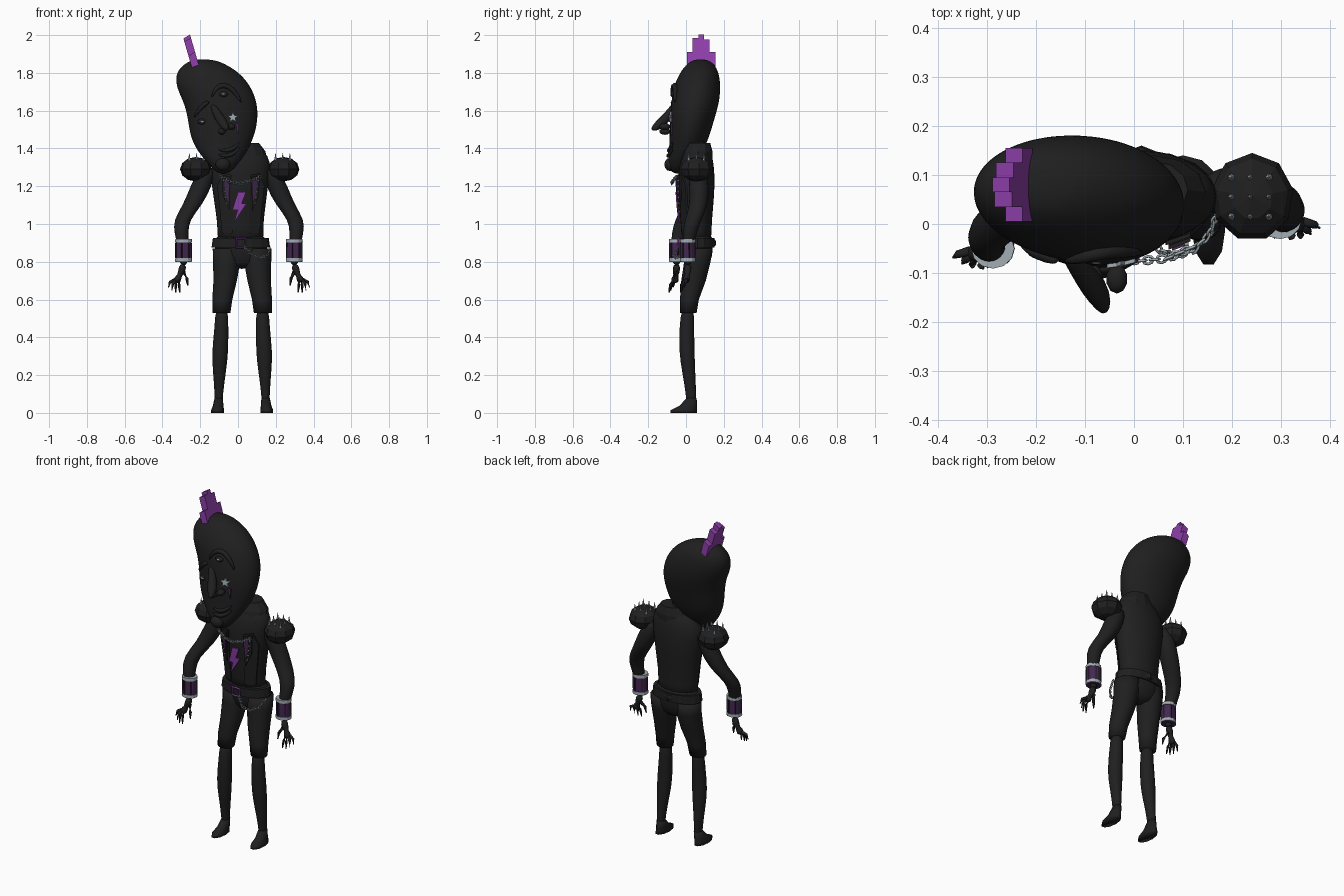
import bpy, bmesh, math
from mathutils import Vector

old = bpy.data.objects.get("Cube")
if old:
    bpy.data.objects.remove(old)


def material(name, r, g, b):
    m = bpy.data.materials.new(name)
    m.use_nodes = True
    m.diffuse_color = (r, g, b, 1)
    bsdf = m.node_tree.nodes["Principled BSDF"]
    bsdf.inputs["Base Color"].default_value = (r, g, b, 1)
    bsdf.inputs["Roughness"].default_value = 0.8
    return m


BLACK = material("soft black", .014, .014, .014)
PURPLE = material("bright purple", .27, .05, .4)
PLUM = material("dark plum", .06, .02, .085)
SILVER = material("silver", .36, .42, .45)


def finish(name, bm, mat, smooth=True, subdivide=0):
    bmesh.ops.recalc_face_normals(bm, faces=bm.faces)
    mesh = bpy.data.meshes.new(name)
    bm.to_mesh(mesh)
    bm.free()
    mesh.materials.append(mat)
    ob = bpy.data.objects.new(name, mesh)
    bpy.context.collection.objects.link(ob)
    for p in mesh.polygons:
        p.use_smooth = smooth
    if subdivide:
        mod = ob.modifiers.new("Subdivision", "SUBSURF")
        mod.levels = mod.render_levels = subdivide
    return ob


def skin(bm, rings, closed=False):
    loops = [[bm.verts.new(co) for co in ring] for ring in rings]
    pairs = list(zip(loops, loops[1:])) + ([(loops[-1], loops[0])] if closed else [])
    for a, b in pairs:
        for i in range(len(a)):
            j = (i + 1) % len(a)
            bm.faces.new((a[i], a[j], b[j], b[i]))
    if not closed:
        bm.faces.new(loops[0])
        bm.faces.new(loops[-1])


def loft(name, rows, mat, sides=12, smooth=True, subdivide=1):
    """Rows are centre x, centre y, z, half width, half depth."""
    bm = bmesh.new()
    turn = [math.tau * i / sides for i in range(sides)]
    skin(bm, [[(x + w * math.cos(t), y + d * math.sin(t), z) for t in turn]
              for x, y, z, w, d in rows])
    return finish(name, bm, mat, smooth, subdivide)


def tube(name, points, radii, mat, sides=8, subdivide=0, closed=False, smooth=True):
    bm = bmesh.new()
    pts = [Vector(p) for p in points]
    n, rings = len(pts), []
    for i, p in enumerate(pts):
        if closed:
            d = pts[(i + 1) % n] - pts[i - 1]
        else:
            d = pts[min(i + 1, n - 1)] - pts[max(i - 1, 0)]
        d.normalize()
        u = d.cross(Vector((0, 0, 1)) if abs(d.z) < .9 else Vector((0, 1, 0))).normalized()
        v = d.cross(u)
        r = radii[i] if isinstance(radii, (list, tuple)) else radii
        rings.append([p + r * (math.cos(a) * u + math.sin(a) * v)
                      for a in (math.tau * k / sides for k in range(sides))])
    skin(bm, rings, closed)
    return finish(name, bm, mat, smooth, subdivide)


def ball(name, centre, size, mat, segments=10, rows=6, smooth=True):
    bm = bmesh.new()
    bmesh.ops.create_uvsphere(bm, u_segments=segments, v_segments=rows, radius=1)
    for v in bm.verts:
        v.co = Vector(a * b for a, b in zip(v.co, size)) + Vector(centre)
    return finish(name, bm, mat, smooth)


def front(rows, x, z):
    """Depth of the front of a loft at a given x and z."""
    for a, b in zip(rows, rows[1:]):
        if a[2] <= z <= b[2]:
            k = (z - a[2]) / (b[2] - a[2])
            cx, cy, _, w, d = (p + (q - p) * k for p, q in zip(a, b))
            return cy - d * math.sqrt(max(0, 1 - ((x - cx) / w) ** 2))
    return 0


def plate(name, rows, outline, mat, lift=.006, thick=.008):
    bm = bmesh.new()
    outer = [bm.verts.new((x, front(rows, x, z) - lift, z)) for x, z in outline]
    face = bm.faces.new(outer)
    back = bmesh.ops.extrude_face_region(bm, geom=[face])["geom"]
    for v in back:
        if isinstance(v, bmesh.types.BMVert):
            v.co.y += thick
    return finish(name, bm, mat, False)


def chain(name, points, links):
    pts = [Vector(p) for p in points]
    for i in range(links):
        f = i / (links - 1) * (len(pts) - 1)
        k = min(int(f), len(pts) - 2)
        c, along = pts[k].lerp(pts[k + 1], f - k), (pts[k + 1] - pts[k]).normalized()
        side = Vector((0, 1, 0)) if i % 2 else along.cross(Vector((0, 1, 0)))
        ring = [c + .011 * math.cos(a) * along + .008 * math.sin(a) * side
                for a in (math.tau * j / 8 for j in range(8))]
        tube(name, ring, .0028, SILVER, 4, closed=True)


# Head: edges of each level are left, right, front, back
levels = [(1.265, -.11, -.05, -.075, -.02), (1.32, -.16, .005, -.1, .04),
          (1.4, -.228, .06, -.09, .1), (1.48, -.258, .093, -.088, .13),
          (1.56, -.268, .108, -.086, .153), (1.64, -.287, .104, -.08, .177),
          (1.72, -.328, .075, -.07, .185), (1.79, -.334, .022, -.04, .178),
          (1.84, -.298, -.05, -.005, .157), (1.873, -.24, -.13, .04, .115)]
HEAD = [((l + r) / 2, (f + b) / 2, z, (r - l) / 2, (b - f) / 2) for z, l, r, f, b in levels]
loft("head", HEAD, BLACK, 20, subdivide=2)


def on_face(lift, *spots):
    return [(x, front(HEAD, x, z) - lift, z) for x, z in spots]


# Face
tube("nose", [(-.14, -.055, 1.64), (-.11, -.09, 1.58), (-.08, -.13, 1.535), (-.063, -.165, 1.508),
              (-.06, -.182, 1.5)], [.015, .024, .03, .02, .006], BLACK, 10, 1)
for x, z in ((-.085, 1.49), (-.035, 1.515)):
    ball("nostril", (x, -.112, z), (.022, .03, .018), BLACK)
tube("left_brow", on_face(.002, (-.14, 1.67), (-.12, 1.72), (-.075, 1.742), (-.02, 1.71), (.02, 1.64)),
     [.012, .016, .017, .015, .006], BLACK, 8, 1)
tube("right_brow", on_face(.002, (-.15, 1.65), (-.2, 1.62), (-.235, 1.56)), [.012, .016, .006], BLACK, 8, 1)
for name, x, z in (("left_eye", -.077, 1.688), ("right_eye", -.19, 1.542)):
    ball(name, on_face(-.004, (x, z))[0], (.026, .012, .016), BLACK)
    ball(name + "_glint", on_face(.006, (x, z))[0], (.011, .004, .005), SILVER)
for name, drop in (("upper_lip", 0), ("lower_lip", .028)):
    tube(name, on_face(.002, (-.105, 1.395 - drop), (-.06, 1.385 - drop), (-.02, 1.4 - drop), (.012, 1.435 - drop)),
         [.005, .013, .012, .004], BLACK, 8, 1)
ball("chin", (-.08, -.085, 1.315), (.042, .03, .035), BLACK)
star = [(-.027 + r * math.sin(a), 1.565 + r * math.cos(a))
        for a, r in ((math.pi * i / 5, .013 if i % 2 else .03) for i in range(10))]
plate("cheek_star", HEAD, star, SILVER)
plate("cheek_tear", HEAD, [(-.012, 1.535), (.006, 1.53), (.002, 1.47)], PLUM)

# Mohawk of leaning blocks
for i, height in enumerate((1.9, 1.975, 1.992, 1.965, 1.9)):
    y, lean = .005 + .03 * i, (height - 1.83) * .29
    bm = bmesh.new()
    skin(bm, [[(x - s, yy, z + (x + .225) * .6) for x, yy in
               ((-.242, y), (-.207, y), (-.207, y + .03), (-.242, y + .03))]
              for z, s in ((1.83, 0), (height, lean))])
    finish("mohawk_block", bm, PURPLE, False)

# Torso and hips
TORSO = [(.015, .06, .9, .135, .08), (.012, .055, .97, .12, .08), (.012, .055, 1.08, .135, .09),
         (.01, .055, 1.2, .152, .1), (.012, .055, 1.3, .165, .097), (.025, .06, 1.36, .14, .08),
         (.03, .065, 1.41, .085, .06)]
loft("torso", TORSO, BLACK, 16)
loft("neck", [(.03, .06, 1.36, .05, .045), (-.02, .05, 1.46, .05, .045)], BLACK, 10, subdivide=0)
loft("collar", [(.035, .06, 1.345, .118, .08), (.04, .065, 1.385, .105, .075), (.04, .07, 1.43, .07, .058)],
     BLACK, 12, False, 0)
loft("hips", [(.02, .065, .76, .07, .05), (.018, .065, .83, .145, .078), (.015, .065, .9, .142, .08),
              (.013, .06, .96, .125, .078)], BLACK, 16)
BELT = [(.015, .06, .875, .155, .09), (.015, .06, .925, .148, .09)]
loft("belt", BELT, BLACK, 16, False, 0)
ball("belt_back_loop", (.015, .148, .9), (.03, .012, .02), BLACK, 4, 4, False)

# Jacket front, shirt emblem, buckle and studs
for s in (-1, 1):
    def across(*spots):
        return [(.015 + s * x, z) for x, z in spots]
    plate("jacket_front", TORSO, across((.05, 1.26), (.1, 1.27), (.125, 1.2), (.112, 1.08), (.1, .95), (.045, .95)), BLACK)
    plate("lapel", TORSO, across((.055, 1.25), (.1, 1.26), (.095, 1.15), (.06, 1.07)), BLACK, .016)
    plate("lapel_panel", TORSO, across((.062, 1.235), (.088, 1.24), (.082, 1.16), (.066, 1.12)), PLUM, .02, .005)
    for i in range(5):
        x, z = .015 + s * (.092 - .004 * i), 1.23 - .03 * i
        ball("lapel_stud", (x, front(TORSO, x, z) - .018, z), (.005, .005, .005), SILVER, 6, 4)
bolt = [(0, 1.17), (.043, 1.17), (.02, 1.11), (.045, 1.108), (-.022, 1.005), (-.002, 1.075), (-.03, 1.075)]
plate("lightning_bolt", TORSO, bolt, PURPLE, .014)
buckle = [(.015 + .024 * a, -.04, .9 + .024 * b) for a, b in ((-1, -1), (1, -1), (1, 1), (-1, 1))]
tube("buckle", buckle, .007, PURPLE, 4, closed=True, smooth=False)
chain("necklace", [(-.09, -.055, 1.25), (-.045, -.07, 1.225), (.015, -.075, 1.215), (.07, -.07, 1.23), (.115, -.05, 1.25)], 17)
chain("belt_chain", [(.04, -.045, .875), (.075, -.065, .835), (.12, -.055, .82), (.155, -.02, .835), (.168, .02, .87)], 14)

# Limbs, mirrored
for s, side in ((-1, "right"), (1, "left")):
    def place(rows, middle):
        return [(middle + s * x, y, z, w, d) for x, y, z, w, d in rows]
    shift = .03 * s
    arm = [(.16, .06, 1.31, .045, .05), (.2, .06, 1.2, .06, .055), (.245, .05, 1.1, .052, .05),
           (.306, .01, 1.02, .044, .045), (.305, -.01, .95, .038, .038), (.295, -.02, .88, .03, .03),
           (.293, -.02, .77, .022, .022)]
    loft(side + "_arm", place([(x, y + shift * min(1, (1.31 - z) * 3), z, w, d) for x, y, z, w, d in arm], .005), BLACK)
    ball(side + "_shoulder_puff", (s * .232 + .009, .055, 1.29), (.085, .09, .065), BLACK, 9, 6, False)
    for i in range(3):
        for y in (.015, .055, .095):
            x = .009 + s * (.19 + .038 * i)
            tube("shoulder_spike", [(x, y, 1.335), (x, y, 1.375)], [.008, .0008], SILVER, 5, smooth=False)
    # Cuff
    cx, cy = .005 + s * .293, -.02 + shift
    loft(side + "_cuff", [(cx, cy, .8, .042, .038), (cx, cy, .92, .04, .038)], PLUM, 12, False, 0)
    for z in (.81, .912):
        loft(side + "_cuff_rim", [(cx, cy, z - .009, .045, .041), (cx, cy, z + .009, .044, .041)], SILVER, 12, False, 0)
    for i in range(6):
        a = math.tau * i / 6 + .26
        x, y = cx + .041 * math.cos(a), cy + .037 * math.sin(a)
        tube("cuff_rib", [(x, y, .82), (x, y, .9)], .005, BLACK, 4, smooth=False)
    # Hand
    tube(side + "_palm", [(cx, cy, .79), (cx + s * .012, cy, .745), (cx + s * .03, cy - .008, .71),
                          (cx + s * .04, cy - .01, .69)], [.019, .025, .026, .018], BLACK, 8, 1)
    for out, drop, back in ((.08, .665, 0), (.062, .648, -.012), (.042, .638, -.02), (.02, .637, -.022)):
        start = (cx + s * (.018 + out * .35), cy - .005 + back * .5, .705)
        knuckle = (cx + s * (.008 + out * .8), cy - .012 + back, (drop + .705) / 2 + .008)
        tube(side + "_finger", [start, knuckle, (cx + s * out, cy - .018 + back, drop)], [.01, .008, .003], BLACK, 6)
    tube(side + "_thumb", [(cx, cy, .745), (cx - s * .018, cy - .02, .71), (cx - s * .022, cy - .025, .675)],
         [.012, .009, .003], BLACK, 6)
    # Trouser leg, shin and foot
    loft(side + "_trouser", place([(.078, .065, .87, .078, .075), (.082, .06, .8, .072, .07), (.09, .04, .7, .062, .065),
                                   (.105, .018, .6, .053, .05), (.11, .012, .53, .048, .044)], .022), BLACK, 12, True, 0)
    loft(side + "_shin", place([(.108, .01, .56, .036, .036), (.109, .004, .46, .037, .04), (.117, .004, .32, .046, .043),
                                (.12, .014, .22, .036, .036), (.124, .027, .1, .022, .028), (.124, .03, .02, .022, .028)],
                               .022), BLACK)
    loft(side + "_foot", place([(.13, -.012, 0, .034, .074), (.13, -.012, .015, .034, .073),
                                (.127, .012, .038, .028, .048), (.124, .03, .08, .022, .028)], .022), BLACK, 10, True, 0)
